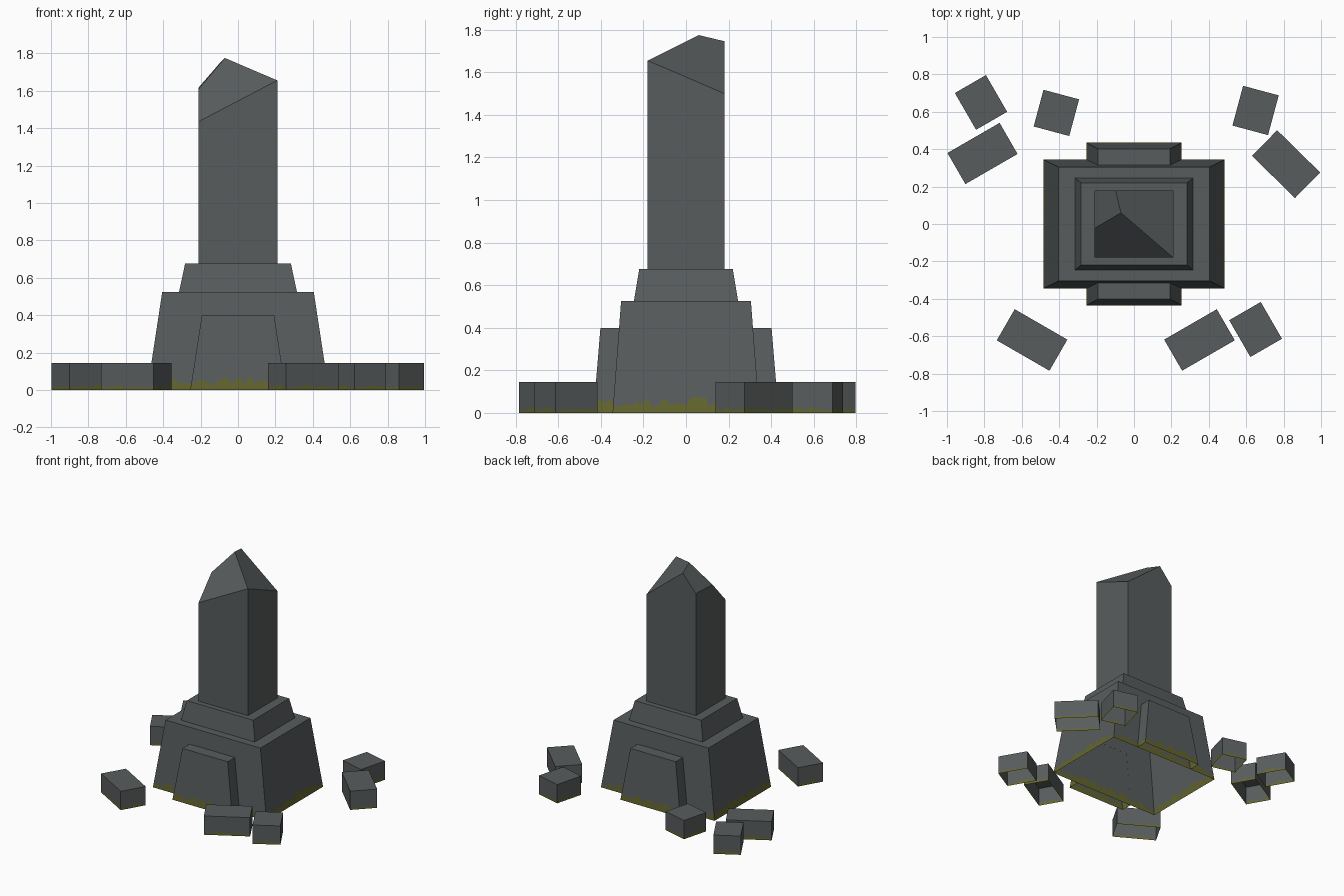
import bpy, bmesh, math, random
from mathutils import Vector, Matrix

if "Cube" in bpy.data.objects:
    bpy.data.objects.remove(bpy.data.objects["Cube"])

random.seed(4)


def material(name, rgb):
    m = bpy.data.materials.new(name)
    m.diffuse_color = (*rgb, 1)
    m.use_nodes = True
    m.node_tree.nodes["Principled BSDF"].inputs["Base Color"].default_value = m.diffuse_color
    return m


STONE = material("grey_stone", (0.098, 0.108, 0.110))
MOSS = material("olive_moss", (0.125, 0.130, 0.026))


def finish(bm, name):
    me = bpy.data.meshes.new(name)
    bm.normal_update()
    bm.to_mesh(me)
    bm.free()
    me.materials.append(STONE)
    me.materials.append(MOSS)
    ob = bpy.data.objects.new(name, me)
    bpy.context.collection.objects.link(ob)
    return ob


def wall(bm, p0, p1, q1, q0, moss):
    """Sloped wall; a ragged line splits moss (below) from stone (above)."""
    if not moss:
        bm.faces.new([bm.verts.new(p) for p in (p0, p1, q1, q0)])
        return
    n = max(5, round((p1 - p0).length / 0.018))
    height = q0.z - p0.z
    line = []
    for i in range(n + 1):
        u = i / n
        hump = 0.65 + 0.35 * math.sin(math.pi * u)
        t = moss * hump * random.uniform(0.45, 1.35) / height
        line.append(bm.verts.new(p0.lerp(p1, u).lerp(q0.lerp(q1, u), t)))
    low = [bm.verts.new(p) for p in (p0, p1)]
    top = [bm.verts.new(p) for p in (q1, q0)]
    bm.faces.new(low + line[::-1]).material_index = 1
    bm.faces.new(line + top)


def ring(x0, x1, y0, y1, z):
    return [Vector(c) for c in ((x0, y0, z), (x1, y0, z), (x1, y1, z), (x0, y1, z))]


def tapered(name, low, high, moss=0, sides=(0, 1, 2, 3), matrix=None):
    """Tapered block, open underneath, from a lower and an upper rectangle."""
    bm = bmesh.new()
    a, b = ring(*low), ring(*high)
    for i in sides:
        j = (i + 1) % 4
        wall(bm, a[i], a[j], b[j], b[i], moss)
    bm.faces.new([bm.verts.new(p) for p in b])
    if matrix:
        bm.transform(matrix)
    bmesh.ops.remove_doubles(bm, verts=bm.verts, dist=0.0005)
    return finish(bm, name)


# Stepped plinth
tapered("plinth_base", (-.485, .485, -.345, .345, 0), (-.405, .405, -.305, .305, .525), 0.06)
tapered("plinth_step", (-.315, .315, -.245, .245, .525), (-.283, .283, -.22, .22, .675))

# Buttresses on the front and back, open against the plinth
for name, turn in (("front_buttress", 0), ("back_buttress", math.pi)):
    tapered(name, (-.255, .255, -.435, -.345, 0), (-.193, .193, -.402, -.314, .40),
            0.06, (0, 1, 3), Matrix.Rotation(turn, 4, 'Z'))

# Shaft with a broken tip made by three slanting cuts through one apex
bm = bmesh.new()
bmesh.ops.create_cube(bm, size=1, matrix=Matrix.Translation((0, 0, 1.3375))
                      @ Matrix.Diagonal((.42, .36, 1.325, 1)))
for gx, gy in ((.524, 1.11), (-.796, -.43), (1.156, .039)):
    cut = bmesh.ops.bisect_plane(bm, geom=bm.verts[:] + bm.edges[:] + bm.faces[:],
                                 plane_co=(-.07, .06, 1.775),
                                 plane_no=Vector((-gx, -gy, 1)).normalized(),
                                 dist=1e-5, clear_outer=True)
    bmesh.ops.holes_fill(bm, edges=[e for e in bm.edges if e.is_boundary], sides=0)
bmesh.ops.recalc_face_normals(bm, faces=bm.faces)
finish(bm, "broken_shaft")

# Fallen blocks: x, y, length, width, turn in degrees
blocks = [
    (-.818, .650, .192, .227, 30), (-.810, .377, .322, .192, 30),
    (-.415, .594, .197, .203, -15), (.650, .607, .197, .220, -15),
    (.813, .320, .322, .192, -44.5), (-.545, -.620, .325, .192, -30),
    (.350, -.620, .325, .192, 30), (.650, -.564, .195, .227, 30),
]
for k, (x, y, l, w, deg) in enumerate(blocks, 1):
    box = (-l / 2, l / 2, -w / 2, w / 2)
    tapered(f"fallen_block_{k}", (*box, 0), (*box, .145), 0.022,
            matrix=Matrix.Translation((x, y, 0)) @ Matrix.Rotation(math.radians(deg), 4, 'Z'))
